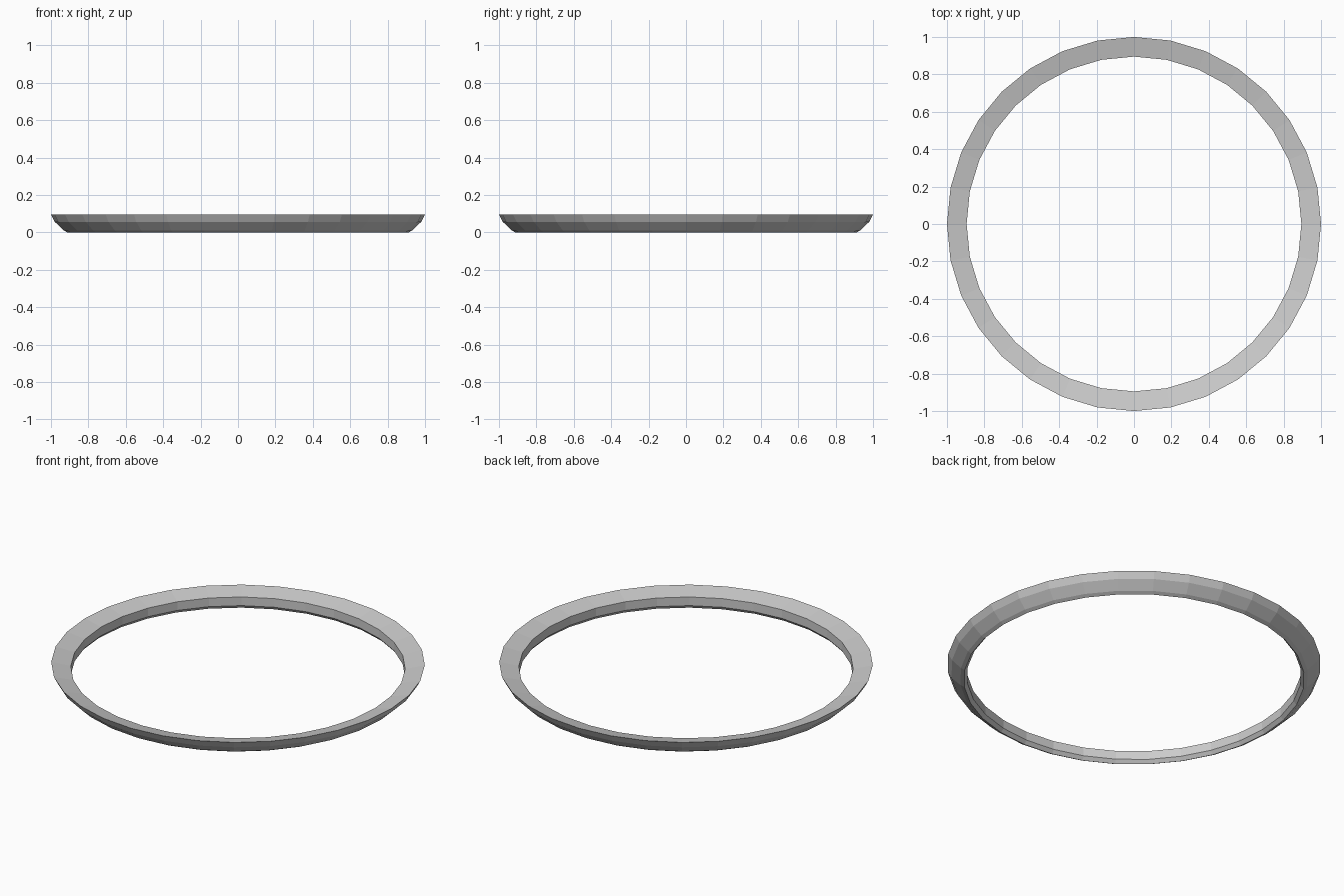
import bpy, bmesh
from math import cos, sin, tau

if "Cube" in bpy.data.objects:
    bpy.data.objects.remove(bpy.data.objects["Cube"])

SIDES = 32
# ring cross-section as (radius, height): dished top, rounded outside, chamfered inside
PROFILE = [(1.0, 0.095), (0.98, 0.057), (0.932, 0.011), (0.912, 0.0),
           (0.895, 0.02), (0.895, 0.071)]


def lathe(name, profile, sides):
    """Sweep a closed profile around the z axis."""
    bm = bmesh.new()
    rings = [[bm.verts.new((r * cos(tau * i / sides), r * sin(tau * i / sides), z))
              for r, z in profile] for i in range(sides)]
    n = len(profile)
    for i in range(sides):
        a, b = rings[i], rings[(i + 1) % sides]
        for j in range(n):
            k = (j + 1) % n
            bm.faces.new((a[j], a[k], b[k], b[j]))
    bmesh.ops.recalc_face_normals(bm, faces=bm.faces)
    mesh = bpy.data.meshes.new(name)
    bm.to_mesh(mesh)
    bm.free()
    obj = bpy.data.objects.new(name, mesh)
    bpy.context.collection.objects.link(obj)
    return obj


# the rim ring
lathe("rim_ring", PROFILE, SIDES)
